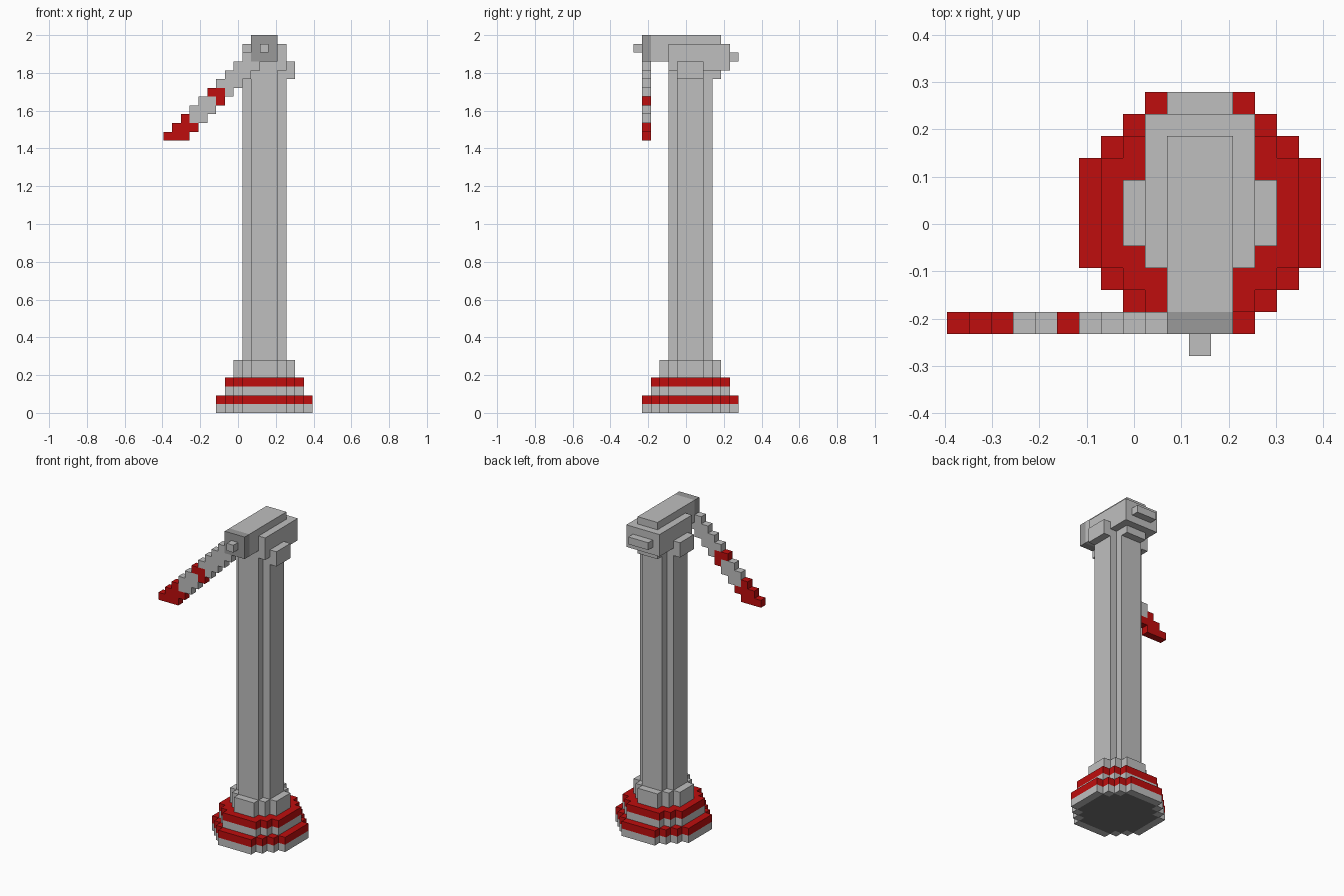
import bpy, bmesh

cube = bpy.data.objects.get("Cube")
if cube:
    bpy.data.objects.remove(cube)

U = 2 / 43                      # size of one block
ORIGIN = (-8.5 * U, -6 * U, 0)  # corner of the block grid
DIRS = [(1, 0, 0), (-1, 0, 0), (0, 1, 0), (0, -1, 0), (0, 0, 1), (0, 0, -1)]


def material(name, rgb):
    m = bpy.data.materials.new(name)
    m.use_nodes = True
    m.diffuse_color = (*rgb, 1)
    bsdf = m.node_tree.nodes["Principled BSDF"]
    bsdf.inputs["Base Color"].default_value = (*rgb, 1)
    bsdf.inputs["Roughness"].default_value = 0.8
    return m


GREY, RED, HUB, DARK = range(4)
MATS = [material("light grey", (0.52, 0.52, 0.52)),
        material("red", (0.52, 0.004, 0.004)),
        material("mid grey", (0.32, 0.32, 0.32)),
        material("dark underside", (0.17, 0.17, 0.17))]


def box(x0, x1, y0, y1, z0, z1):
    """Block cells between grid lines."""
    return {(x, y, z) for x in range(x0, x1) for y in range(y0, y1)
            for z in range(z0, z1)}


def disc(r, limit, z0, z1):
    """Stepped octagon of cells around the tower axis."""
    return {(11 + i, 6 + j, z) for i in range(-r, r + 1)
            for j in range(-r, r + 1) if abs(i) + abs(j) <= limit
            for z in range(z0, z1)}


def build(name, cells, colour):
    """Skin the outside of a set of cells; colour is a rule (cell, direction)."""
    bm = bmesh.new()
    for c in cells:
        for d in DIRS:
            if tuple(a + b for a, b in zip(c, d)) in cells:
                continue
            axis = [abs(k) for k in d].index(1)
            u, v = (axis + 1) % 3, (axis + 2) % 3
            loop = [(0, 0), (1, 0), (1, 1), (0, 1)]
            if d[axis] < 0:
                loop.reverse()
            verts = []
            for s, t in loop:
                p = list(c)
                p[axis] += d[axis] > 0
                p[u] += s
                p[v] += t
                verts.append(bm.verts.new([o + U * k for o, k in zip(ORIGIN, p)]))
            bm.faces.new(verts).material_index = colour(c, d)
    bmesh.ops.remove_doubles(bm, verts=bm.verts, dist=U * 0.01)
    bmesh.ops.dissolve_limit(bm, angle_limit=0.01, verts=bm.verts,
                             edges=bm.edges, delimit={'MATERIAL'})
    mesh = bpy.data.meshes.new(name)
    bm.to_mesh(mesh)
    bm.free()
    for m in MATS:
        mesh.materials.append(m)
    obj = bpy.data.objects.new(name, mesh)
    bpy.context.collection.objects.link(obj)
    return obj


def plain(index):
    return lambda c, d: index


# Stepped foot with red bands on every second layer and a dark underside
inner = disc(4, 6, 0, 1)


def foot_colour(c, d):
    if d[2] < 0 and c in inner:
        return DARK
    return RED if c[2] in (1, 3) else GREY


build("foot", disc(5, 7, 0, 2) | disc(4, 6, 2, 4), foot_colour)

# Collar and fluted tower
build("tower", disc(3, 4, 4, 6) | disc(2, 3, 6, 39), plain(GREY))

# Nacelle: long ridge, wider body, rounded tail and side brackets
build("nacelle",
      box(10, 13, 2, 10, 40, 43) | box(9, 14, 4, 11, 39, 42)
      | box(10, 13, 4, 10, 38, 39) | box(10, 13, 11, 12, 40, 41)
      | box(8, 15, 5, 8, 38, 40), plain(GREY))

# Rotor hub and its pin
build("hub", box(10, 13, 1, 2, 40, 43), plain(HUB))
build("hub_pin", box(11, 12, 0, 1, 41, 42), plain(GREY))

# Blade: diagonal staircase, three blocks deep, tapering at the tip
blade = box(10, 11, 1, 2, 39, 40)
for x in range(10):
    blade |= box(x, x + 1, 1, 2, max(31, x + 29), x + 32)
band = {(5, 36), (6, 36), (6, 35)}


def blade_colour(c, d):
    x, _, z = c
    return RED if x < 3 or (x, z) == (3, 32) or (x, z) in band else GREY


build("blade", blade, blade_colour)
